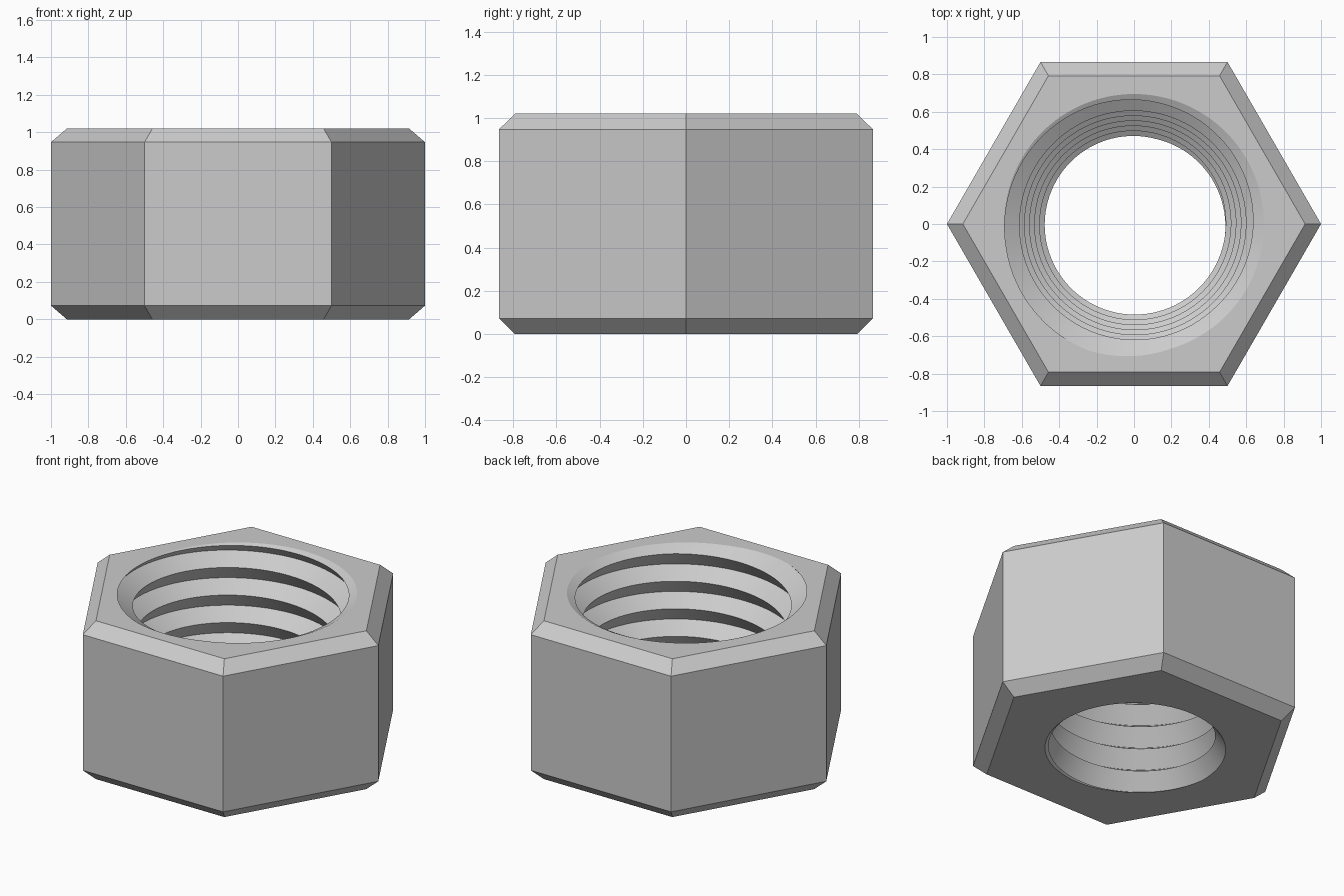
import bpy, bmesh, math
from mathutils import Matrix

cube = bpy.data.objects.get("Cube")
if cube:
    bpy.data.objects.remove(cube, do_unlink=True)

HEIGHT = 1.02
SEGMENTS = 96      # columns per turn of thread
PITCH = 0.165
DEPTH = 0.075      # crest to root
OVERHANG = 0.10    # height of the flank under each crest

steel = bpy.data.materials.new("steel_grey")
steel.use_nodes = True
steel.diffuse_color = (0.6, 0.6, 0.6, 1)
steel.node_tree.nodes["Principled BSDF"].inputs["Base Color"].default_value = (0.6, 0.6, 0.6, 1)


def finish(bm, name):
    bmesh.ops.recalc_face_normals(bm, faces=bm.faces)
    mesh = bpy.data.meshes.new(name)
    bm.to_mesh(mesh)
    bm.free()
    mesh.materials.append(steel)
    obj = bpy.data.objects.new(name, mesh)
    bpy.context.collection.objects.link(obj)
    return obj


def hex_body():
    # Six-sided block with chamfered rims
    bm = bmesh.new()
    rings = []
    for z, r in ((0, 0.915), (0.073, 1), (HEIGHT - 0.073, 1), (HEIGHT, 0.915)):
        angles = [math.radians(60 * i) for i in range(6)]
        rings.append([bm.verts.new((r * math.cos(a), r * math.sin(a), z)) for a in angles])
    for low, high in zip(rings, rings[1:]):
        for i in range(6):
            j = (i + 1) % 6
            bm.faces.new((low[i], low[j], high[j], high[i]))
    bm.faces.new(rings[0])
    bm.faces.new(rings[-1])
    return finish(bm, "hex_nut")


def thread_core():
    # Tapered right-hand helix of crests and roots, closed by a point at each end
    bm = bmesh.new()
    crest, root = [], []
    start = 0.985 - 8 * PITCH + PITCH / 8
    for i in range(SEGMENTS * 10 + 1):
        turn = i / SEGMENTS
        a = 2 * math.pi * turn
        z = start + PITCH * turn
        r = 0.605 + 0.163 * (z - 0.88)
        c, s = math.cos(a), math.sin(a)
        crest.append(bm.verts.new((r * c, r * s, z)))
        r += DEPTH
        root.append(bm.verts.new((r * c, r * s, z - OVERHANG)))
    for i in range(len(crest) - 1):
        bm.faces.new((root[i], root[i + 1], crest[i + 1], crest[i]))
        k = i + SEGMENTS
        if k + 1 < len(root):
            bm.faces.new((crest[i], crest[i + 1], root[k + 1], root[k]))
    low = bm.verts.new((0, 0, -0.8))
    high = bm.verts.new((0, 0, 1.9))
    for edge in [e for e in bm.edges if e.is_boundary]:
        v, w = edge.verts
        tip = low if v.co.z + w.co.z < HEIGHT else high
        bm.faces.new((v, w, tip))
    return finish(bm, "thread_cutter")


def cone_cutter(name, r_low, r_high, z_low, z_high):
    bm = bmesh.new()
    bmesh.ops.create_cone(bm, cap_ends=True, segments=SEGMENTS, radius1=r_low,
                          radius2=r_high, depth=z_high - z_low,
                          matrix=Matrix.Translation((0, 0, (z_low + z_high) / 2)))
    return finish(bm, name)


nut = hex_body()
bpy.context.view_layer.objects.active = nut
cutters = [
    thread_core(),
    cone_cutter("top_countersink", 0.495, 0.895, HEIGHT - 0.1, HEIGHT + 0.1),
    cone_cutter("bottom_countersink", 0.62, 0.42, -0.1, 0.1),
]

# Cut the threaded hole and its two countersinks
for cutter in cutters:
    cutter.hide_render = True
    mod = nut.modifiers.new(cutter.name, 'BOOLEAN')
    mod.operation = 'DIFFERENCE'
    mod.solver = 'EXACT'
    mod.object = cutter
    bpy.ops.object.modifier_apply(modifier=mod.name)
    bpy.data.objects.remove(cutter, do_unlink=True)

# Smooth thread flanks, crisp edges
bpy.ops.object.select_all(action='DESELECT')
nut.select_set(True)
bpy.context.view_layer.objects.active = nut
bpy.ops.object.shade_smooth_by_angle(angle=math.radians(25))
